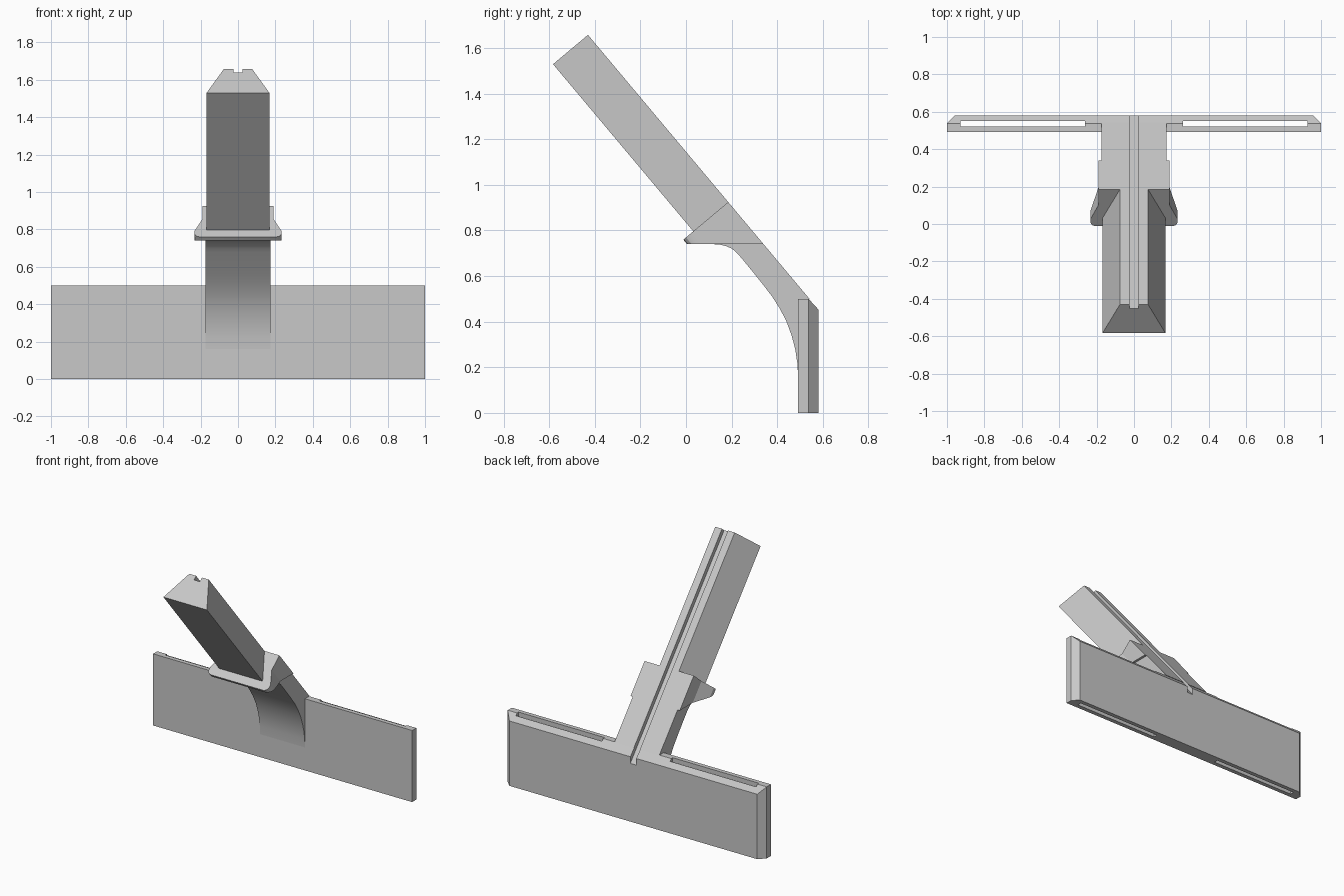
import bpy
import math
from mathutils import Vector

if "Cube" in bpy.data.objects:
    bpy.data.objects.remove(bpy.data.objects["Cube"], do_unlink=True)

grey = bpy.data.materials.new("light grey")
grey.use_nodes = True
grey.diffuse_color = (0.58, 0.58, 0.58, 1)
grey.node_tree.nodes["Principled BSDF"].inputs["Base Color"].default_value = grey.diffuse_color

# Handle frame: s runs down the sloping back edge, d goes from the back into the handle
ANGLE = math.radians(50)
DOWN = Vector((0, math.cos(ANGLE), -math.sin(ANGLE)))
INTO = Vector((0, -math.sin(ANGLE), -math.cos(ANGLE)))
TIP = Vector((0, -0.43, 1.658))
COLLAR_S = 0.957      # where shaft meets collar
COLLAR_Z = 0.74       # flat underside of collar


def slanted(x, d, s):
    return TIP + Vector((x, 0, 0)) + DOWN * s + INTO * d


def loft(name, rings):
    """Solid through matching rings of points, capped at both ends."""
    n = len(rings[0])
    verts = [p for ring in rings for p in ring]
    faces = [list(range(n))[::-1], list(range(len(verts) - n, len(verts)))]
    for r in range(len(rings) - 1):
        a, b = r * n, (r + 1) * n
        for i in range(n):
            j = (i + 1) % n
            faces.append((a + i, a + j, b + j, b + i))
    mesh = bpy.data.meshes.new(name)
    mesh.from_pydata(verts, [], faces)
    mesh.materials.append(grey)
    obj = bpy.data.objects.new(name, mesh)
    bpy.context.collection.objects.link(obj)
    activate(obj)
    bpy.ops.object.mode_set(mode="EDIT")
    bpy.ops.mesh.select_all(action="SELECT")
    bpy.ops.mesh.normals_make_consistent(inside=False)
    bpy.ops.object.mode_set(mode="OBJECT")
    return obj


def activate(obj):
    bpy.ops.object.select_all(action="DESELECT")
    obj.select_set(True)
    bpy.context.view_layer.objects.active = obj


def cut(obj, cutter):
    mod = obj.modifiers.new("cut", "BOOLEAN")
    mod.operation = "DIFFERENCE"
    mod.solver = "EXACT"
    mod.object = cutter
    activate(obj)
    bpy.ops.object.modifier_apply(modifier=mod.name)


def rect_xz(x0, x1, z0, z1, y):
    return [(x0, y, z0), (x1, y, z0), (x1, y, z1), (x0, y, z1)]


def mirrored(half):
    return half + [(-x, d) for x, d in reversed(half)]


# Wide plate with chamfered back ends and top
plate = loft("base_plate", [rect_xz(-1, 1, 0, 0.5, 0.492),
                            rect_xz(-1, 1, 0, 0.5, 0.538),
                            rect_xz(-0.957, 0.957, 0, 0.453, 0.581)])

# Tapered shaft
section = mirrored([(0.075, 0), (0.168, 0.2)])
shaft = loft("shaft", [[slanted(x, d, s) for x, d in section] for s in (0, COLLAR_S)])

# Collar: outline swept down the slope to a level underside
outline = mirrored([(0.19, 0), (0.19, 0.11), (0.233, 0.208), (0.233, 0.228),
                    (0.229, 0.242), (0.219, 0.252), (0.205, 0.257)])
top_ring = [slanted(x, d, COLLAR_S) for x, d in outline]
low_ring = [p + DOWN * ((COLLAR_Z - p.z) / DOWN.z) for p in top_ring]
collar = loft("collar", [top_ring, low_ring])

# Curved neck from collar to plate
back = [slanted(0, 0, (TIP.z - z) / -DOWN.z) for z in (COLLAR_Z, 0.5)]
profile = [(p.y, p.z) for p in back] + [
    (0.492, 0.5), (0.492, 0.16), (0.488, 0.22), (0.479, 0.28), (0.463, 0.34),
    (0.441, 0.4), (0.413, 0.455), (0.378, 0.51), (0.336, 0.565), (0.29, 0.622),
    (0.245, 0.677), (0.225, 0.7), (0.203, 0.719), (0.178, 0.731),
    (0.15, 0.738), (0.12, COLLAR_Z)]
neck = loft("neck", [[(x, y, z) for y, z in profile] for x in (-0.173, 0.173)])

# Groove down the whole back
groove = loft("groove_cutter", [[slanted(x, d, s) for x, d in mirrored([(0.023, -0.1), (0.023, 0.03)])]
                                for s in (-0.1, 1.8)])
for part in (plate, shaft, collar, neck):
    cut(part, groove)

# Slots through the plate
cutters = [groove]
for side in (-1, 1):
    slot = loft("slot_cutter", [rect_xz(side * 0.263, side * 0.928, -0.1, 0.6, y)
                                for y in (0.522, 0.551)])
    cut(plate, slot)
    cutters.append(slot)
for c in cutters:
    bpy.data.objects.remove(c, do_unlink=True)

activate(neck)
bpy.ops.object.shade_smooth_by_angle(angle=math.radians(30))
activate(collar)
bpy.ops.object.shade_smooth_by_angle(angle=math.radians(22))
